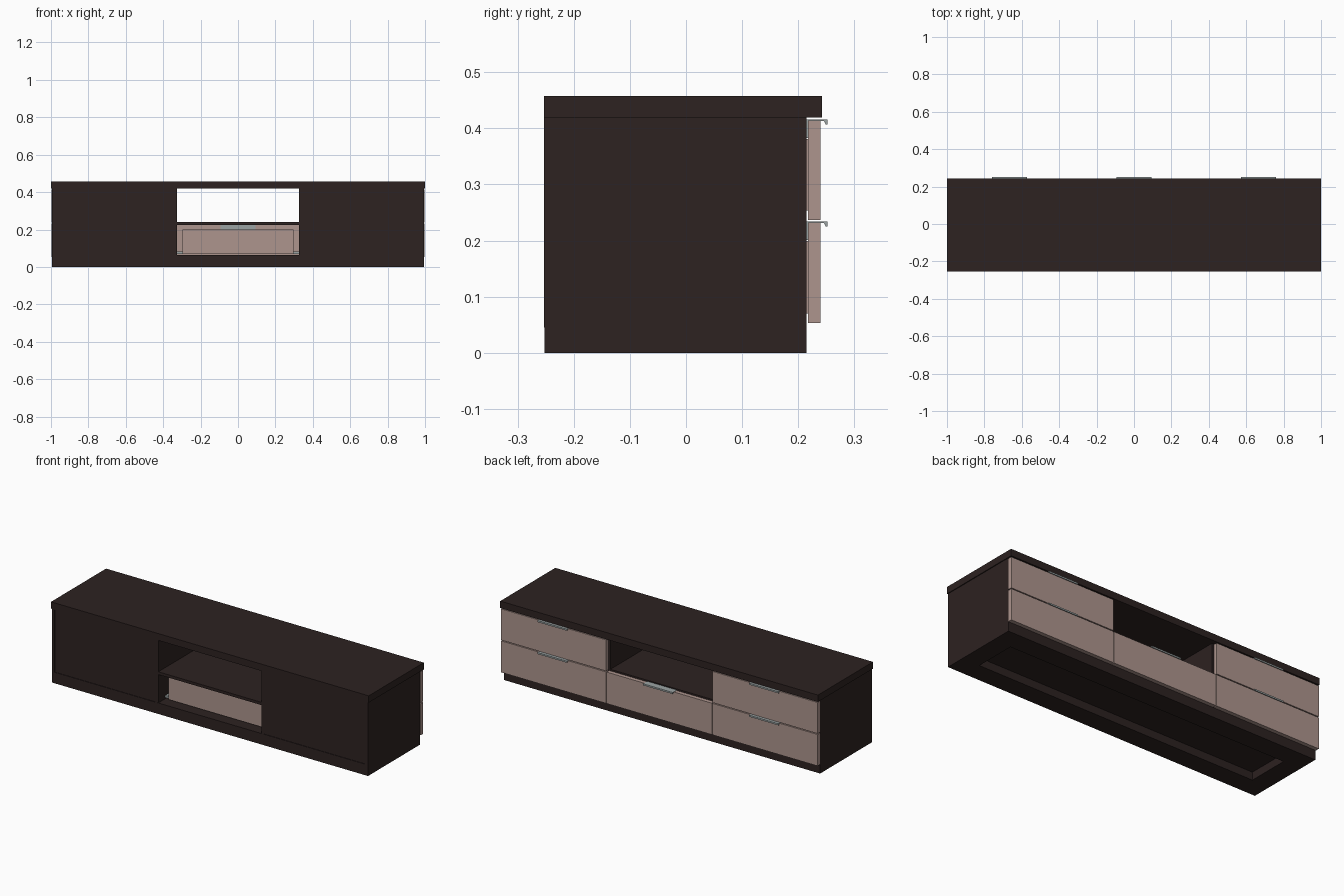
import bpy
import bmesh

cube = bpy.data.objects.get("Cube")
if cube:
    bpy.data.objects.remove(cube, do_unlink=True)


def material(name, rgb, metallic=0.0):
    mat = bpy.data.materials.new(name)
    mat.use_nodes = True
    mat.diffuse_color = (*rgb, 1)
    bsdf = mat.node_tree.nodes["Principled BSDF"]
    bsdf.inputs["Base Color"].default_value = (*rgb, 1)
    bsdf.inputs["Metallic"].default_value = metallic
    return mat


dark = material("dark_brown_wood", (0.026, 0.016, 0.015))
pink = material("dusty_pink_lacquer", (0.42, 0.30, 0.27))
metal = material("grey_metal", (0.33, 0.37, 0.37))


def finish(name, bm, mat):
    bmesh.ops.recalc_face_normals(bm, faces=bm.faces)
    mesh = bpy.data.meshes.new(name)
    bm.to_mesh(mesh)
    bm.free()
    mesh.materials.append(mat)
    obj = bpy.data.objects.new(name, mesh)
    bpy.context.collection.objects.link(obj)
    return obj


def box(name, x, y, z, mat):
    """Box between (low, high) limits on each axis."""
    bm = bmesh.new()
    bmesh.ops.create_cube(bm, size=1)
    for v in bm.verts:
        v.co = [(a + b) / 2 + c * (b - a) for (a, b), c in zip((x, y, z), v.co)]
    return finish(name, bm, mat)


def extrude_x(name, profile, x0, x1, mat):
    """Extrude a (y, z) outline along x."""
    bm = bmesh.new()
    face = bm.faces.new([bm.verts.new((x0, y, z)) for y, z in profile])
    ext = bmesh.ops.extrude_face_region(bm, geom=[face])
    for v in ext["geom"]:
        if isinstance(v, bmesh.types.BMVert):
            v.co.x = x1
    return finish(name, bm, mat)


BACK, FRONT = -0.252, 0.215
SIDE = 0.995

# Carcass boards
box("top_board", (-1, 1), (-0.253, 0.242), (0.419, 0.458), dark)
box("bottom_board", (-SIDE, SIDE), (-0.253, FRONT), (0.045, 0.063), dark)
box("niche_shelf", (-0.326, 0.326), (BACK, FRONT), (0.224, 0.24), dark)

# Plinth frame with an open centre
box("plinth_back", (-SIDE, SIDE), (BACK, -0.14), (0, 0.045), dark)
box("plinth_front", (-SIDE, SIDE), (0.1, FRONT), (0, 0.045), dark)

for s, side in ((-1, "right"), (1, "left")):
    def span(a, b):
        return tuple(sorted((s * a, s * b)))

    box(f"plinth_{side}", span(0.885, SIDE), (-0.14, 0.1), (0, 0.045), dark)
    box(f"side_panel_{side}", span(0.978, SIDE), (-0.253, FRONT), (0.063, 0.419), dark)
    box(f"divider_{side}", span(0.325, 0.342), (BACK, FRONT), (0.063, 0.419), dark)
    box(f"back_panel_{side}", span(0.342, 0.978), (-0.25, -0.244), (0.063, 0.419), dark)


def handle(name, cx, top):
    # Bent strip: inner tab, flat lip over the front, turned-down edge
    y0, y1, t = FRONT, 0.252, 0.003
    outline = [(y0, top + t), (y1, top + t), (y1, top - 0.006), (y1 - t, top - 0.006),
               (y1 - 2 * t, top), (y0 + t, top), (y0 + t, top - 0.03), (y0, top - 0.03)]
    extrude_x(name, outline, cx - 0.093, cx + 0.093, metal)


def drawer(name, cx, z0, z1):
    box(f"{name}_front", (cx - 0.331, cx + 0.331), (0.217, 0.24), (z0, z1), pink)
    # Open box made of base, back and two sides
    lo, hi = z0 + 0.017, z1 - 0.033
    box(f"{name}_base", (cx - 0.298, cx + 0.298), (-0.2, 0.217), (lo, lo + 0.01), pink)
    box(f"{name}_box_back", (cx - 0.298, cx + 0.298), (-0.2, -0.188), (lo, hi), pink)
    for s in (-1, 1):
        a, b = sorted((cx + s * 0.286, cx + s * 0.298))
        box(f"{name}_box_side", (a, b), (-0.2, 0.217), (lo, hi), pink)
        a, b = sorted((cx + s * 0.298, cx + s * 0.325))
        box(f"{name}_runner", (a, b), (-0.19, 0.2), (lo, lo + 0.012), metal)
    handle(f"{name}_handle", cx, z1 - 0.001)


# Drawers: two on each side, one under the niche
LOWER, UPPER = (0.053, 0.232), (0.237, 0.414)
for cx, label in ((-0.666, "right"), (0, "middle"), (0.666, "left")):
    drawer(f"lower_{label}_drawer", cx, *LOWER)
    if cx:
        drawer(f"upper_{label}_drawer", cx, *UPPER)
